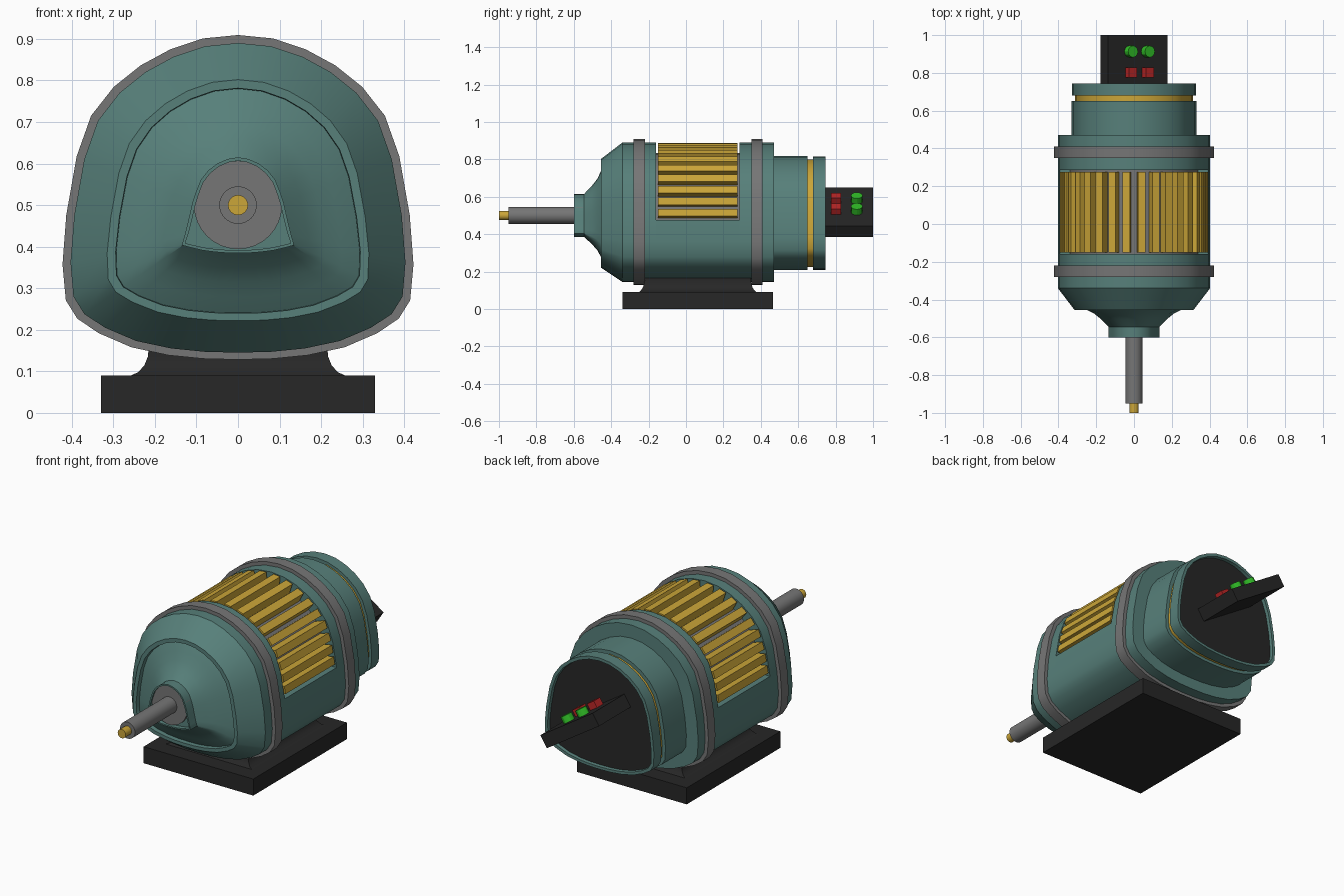
import bpy, bmesh, math
from mathutils import Matrix, Vector

if "Cube" in bpy.data.objects:
    bpy.data.objects.remove(bpy.data.objects["Cube"])


def mat(name, r, g, b):
    m = bpy.data.materials.new(name)
    m.diffuse_color = (r, g, b, 1)
    m.use_nodes = True
    m.node_tree.nodes["Principled BSDF"].inputs["Base Color"].default_value = m.diffuse_color
    return m


TEAL = mat("teal", 0.095, 0.215, 0.195)
GOLD = mat("gold", 0.60, 0.38, 0.04)
BLACK = mat("black", 0.02, 0.02, 0.02)
GREY = mat("grey", 0.18, 0.18, 0.18)
RED = mat("red", 0.5, 0.02, 0.02)
GREEN = mat("green", 0.03, 0.5, 0.02)

# Half cross-sections (x, z): big casing and small nose collar
BODY = [(0, .89), (.08, .882), (.155, .857), (.223, .82), (.285, .77), (.337, .703),
        (.37, .61), (.394, .475), (.403, .362), (.396, .28), (.37, .238), (.32, .205),
        (.245, .173), (.16, .155), (.08, .147), (0, .145)]
NOSE = [(0, .615), (.025, .611), (.05, .60), (.072, .583), (.09, .56), (.102, .53),
        (.11, .505), (.119, .465), (.128, .428), (.134, .408), (.133, .403), (.115, .398),
        (.085, .391), (.055, .387), (.028, .385), (0, .385)]


def section(t):
    """Closed outline blended from casing (0) to nose (1)."""
    half = [Vector(a).lerp(Vector(b), t) for a, b in zip(BODY, NOSE)]
    return half + [Vector((-p.x, p.y)) for p in half[-2:0:-1]]


def finish(bm, name, m, smooth=True):
    bmesh.ops.recalc_face_normals(bm, faces=bm.faces)
    me = bpy.data.meshes.new(name)
    bm.to_mesh(me)
    bm.free()
    me.materials.append(m)
    ob = bpy.data.objects.new(name, me)
    bpy.context.collection.objects.link(ob)
    if smooth:
        bpy.ops.object.select_all(action='DESELECT')
        ob.select_set(True)
        bpy.context.view_layer.objects.active = ob
        bpy.ops.object.shade_smooth_by_angle(angle=math.radians(30))
    return ob


def skin(name, rings, m):
    """Bridge a list of 3D rings and cap both ends."""
    bm = bmesh.new()
    loops = [[bm.verts.new(p) for p in r] for r in rings]
    n = len(loops[0])
    for a, b in zip(loops, loops[1:]):
        for i in range(n):
            j = (i + 1) % n
            bm.faces.new((a[i], a[j], b[j], b[i]))
    bm.faces.new(loops[0])
    bm.faces.new(loops[-1])
    return finish(bm, name, m)


def loft(name, stations, m):
    return skin(name, [[(p.x, y, p.y) for p in section(t)] for y, t in stations], m)


def box(name, size, m, matrix):
    bm = bmesh.new()
    bmesh.ops.create_cube(bm, size=1, matrix=matrix @ Matrix.Diagonal((*size, 1)))
    return finish(bm, name, m, False)


def cylinder(name, r, depth, m, matrix, sides=32):
    bm = bmesh.new()
    bmesh.ops.create_cone(bm, cap_ends=True, segments=sides, radius1=r, radius2=r,
                          depth=depth, matrix=matrix)
    return finish(bm, name, m)


def rod(name, r, y0, y1, m):
    mx = Matrix.Translation((0, (y0 + y1) / 2, .5)) @ Matrix.Rotation(math.pi / 2, 4, 'X')
    cylinder(name, r, y1 - y0, m, mx)


# Casing: front with stepped, concave nose; rear; lower wall under the fin window
loft("front_casing", [(-.16, 0), (-.34, 0), (-.455, .32), (-.455, .395), (-.43, .40),
                      (-.455, .56), (-.475, .71), (-.505, .85), (-.545, 1), (-.6, 1),
                      (-.6, 1.03), (-.575, 1.03)], TEAL)
loft("rear_casing", [(.285, 0), (.47, 0), (.47, .26), (.65, .26)], TEAL)
low = section(0)[7:24]
skin("lower_casing", [[(p.x, y, p.y) for p in low] for y in (-.16, .285)], TEAL)
loft("inner_core", [(-.2, .2), (.32, .2)], GREY)

# Clamping bands
for name, y in (("front_band", -.28), ("rear_band", .35)):
    loft(name, [(y, -.07), (y + .06, -.07)], GREY)

# Rear gold ring, end cap with recessed plate
loft("gold_ring", [(.64, .33), (.69, .33)], GOLD)
loft("rear_cap", [(.68, .27), (.745, .27), (.745, .33), (.72, .34)], TEAL)
loft("rear_plate", [(.71, .33), (.727, .33)], BLACK)

# Shaft
rod("shaft_seal", .106, -.59, -.55, GREY)
rod("shaft", .045, -.95, -.55, GREY)
rod("shaft_tip", .024, -1, -.93, GOLD)

# Cooling fins spaced along the upper outline, mirrored
path = section(0)[:8]


def along(s):
    for a, b in zip(path, path[1:]):
        d = (b - a).length
        if s <= d:
            return a.lerp(b, s / d), (b - a) / d
        s -= d
    return path[-1], (path[-1] - path[-2]).normalized()


for i in range(9):
    p, tan = along(.042 + .078 * i - .0011 * i * i)
    nrm = Vector((-tan.y, tan.x))
    c = p - nrm * .036
    ang = math.atan2(-tan.y, tan.x)
    for side in (1, -1):
        mx = Matrix.Translation((side * c.x, .0625, c.y)) @ Matrix.Rotation(side * ang, 4, 'Y')
        box("cooling_fin", (.04, .425, .074), GOLD, mx)

# Base plate and flared pedestal
box("base_plate", (.66, .805, .09), BLACK, Matrix.Translation((0, .0625, .045)))
flare = [(.258, .31, .085), (.258, .315, .09), (.24, .305, .098), (.225, .293, .115),
         (.217, .287, .135), (.215, .285, .155), (.215, .285, .22)]
skin("pedestal", [[(sx * x, .0625 + sy * y, z) for sx, sy in
                   ((1, 1), (-1, 1), (-1, -1), (1, -1))] for x, y, z in flare], BLACK)

# Tilted control panel with two rows of buttons
tilt = Matrix.Translation((0, 0, .517)) @ Matrix.Rotation(math.radians(33), 4, 'Y')
box("control_panel", (.375, .285, .072), BLACK, tilt @ Matrix.Translation((0, .8575, 0)))
for u in (-.053, .053):
    box("red_button", (.05, .053, .04), RED, tilt @ Matrix.Translation((u, .803, .053)))
    cylinder("green_button", .031, .04, GREEN, tilt @ Matrix.Translation((u, .913, .053)), 12)
